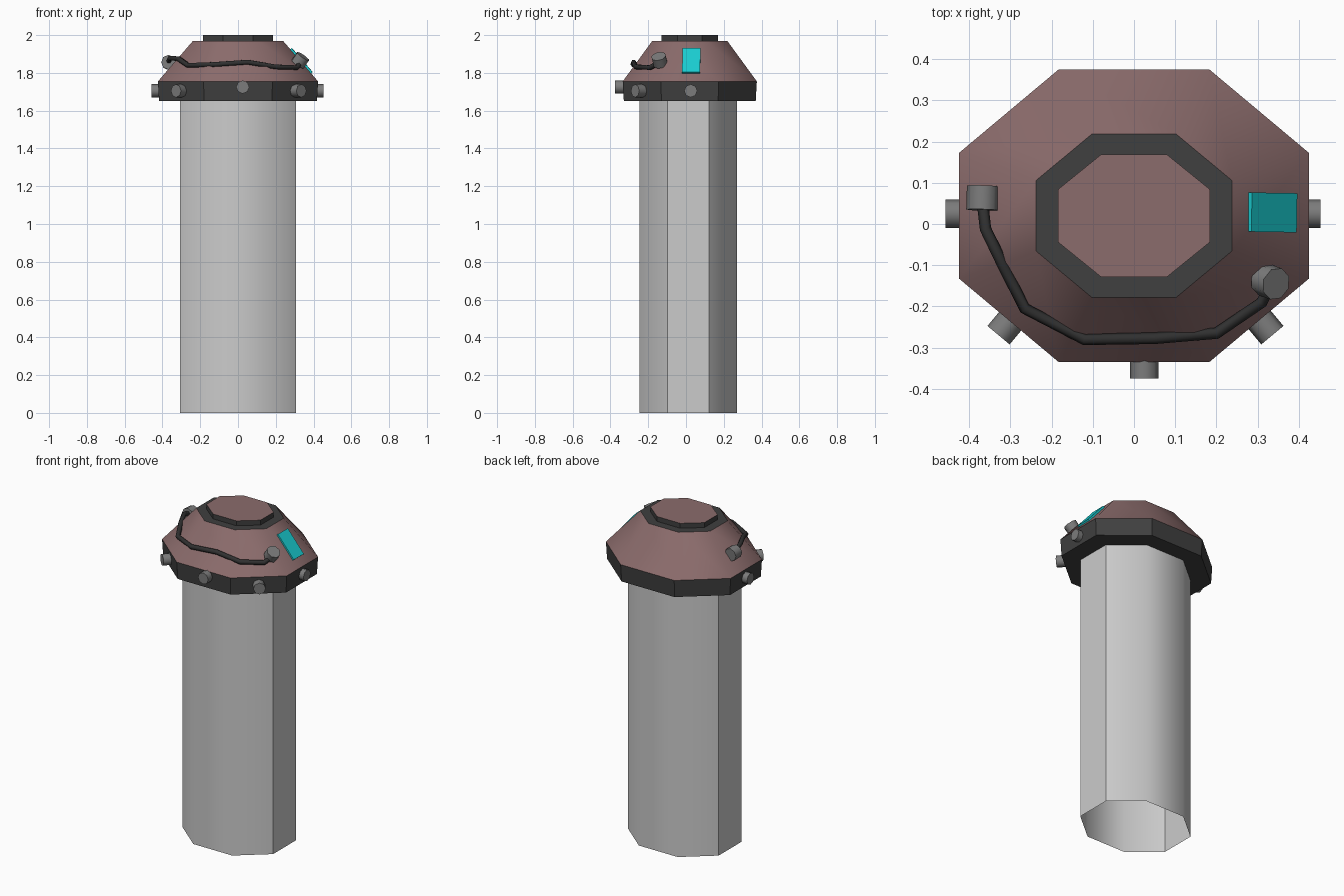
import bpy, bmesh, math
from mathutils import Vector

if "Cube" in bpy.data.objects:
    bpy.data.objects.remove(bpy.data.objects["Cube"])


def material(name, r, g, b):
    m = bpy.data.materials.new(name)
    m.diffuse_color = (r, g, b, 1)
    m.use_nodes = True
    m.node_tree.nodes["Principled BSDF"].inputs["Base Color"].default_value = m.diffuse_color
    return m


BROWN = material("brown", 0.26, 0.15, 0.15)
DARK = material("dark", 0.05, 0.05, 0.05)
STEEL = material("steel", 0.2, 0.2, 0.2)
BLACK = material("black", 0.03, 0.03, 0.03)
CYAN = material("cyan", 0.01, 0.62, 0.65)


def finish(name, bm, mat, smooth=False):
    bmesh.ops.recalc_face_normals(bm, faces=bm.faces)
    me = bpy.data.meshes.new(name)
    bm.to_mesh(me)
    bm.free()
    ob = bpy.data.objects.new(name, me)
    bpy.context.collection.objects.link(ob)
    if mat:
        me.materials.append(mat)
    if smooth:
        bpy.context.view_layer.objects.active = ob
        ob.select_set(True)
        bpy.ops.object.shade_smooth_by_angle(angle=math.radians(50))
        ob.select_set(False)
    return ob


def octagon(hx, hy, z, cy=0.02, k=0.43):
    a, b = hx * k, hy * k
    pts = [(a, hy), (hx, b), (hx, -b), (a, -hy), (-a, -hy), (-hx, -b), (-hx, b), (-a, hy)]
    return [(x, y + cy, z) for x, y in pts]


def loft(name, rings, mat=None, cap=False, smooth=False):
    """Skin a stack of octagons; optionally close the last one."""
    bm = bmesh.new()
    loops = [[bm.verts.new(p) for p in ring] for ring in rings]
    for lo, hi in zip(loops, loops[1:]):
        for i in range(8):
            j = (i + 1) % 8
            bm.faces.new((lo[i], lo[j], hi[j], hi[i]))
    if cap:
        bm.faces.new(loops[-1])
    return finish(name, bm, mat, smooth)


def barrel(name, centre, axis, radius, depth, mat):
    """Short eight-sided cylinder along an axis."""
    bm = bmesh.new()
    bmesh.ops.create_cone(bm, cap_ends=True, segments=8, radius1=radius, radius2=radius, depth=depth)
    ob = finish(name, bm, mat, True)
    ob.location = centre
    ob.rotation_mode = 'QUATERNION'
    ob.rotation_quaternion = Vector(axis).to_track_quat('Z', 'Y')
    return ob


# Column: open tube
loft("column", [octagon(0.308, 0.257, 0, 0.012), octagon(0.308, 0.257, 1.655, 0.012)], smooth=True)

# Head: rim band with underside, sloped dome, raised hatch
loft("rim_band", [octagon(0.308, 0.257, 1.65, 0.012), octagon(0.418, 0.349, 1.65),
                  octagon(0.424, 0.355, 1.755)], DARK)
loft("dome", [octagon(0.424, 0.355, 1.755), octagon(0.238, 0.198, 1.97)], BROWN, smooth=True)
loft("hatch_ring", [octagon(0.238, 0.198, 1.97), octagon(0.184, 0.149, 1.97),
                    octagon(0.184, 0.149, 2.0)], DARK)
loft("hatch_top", [octagon(0.184, 0.149, 2.0)], BROWN, cap=True)

# Studs round the front and sides of the rim
studs = [((-0.425, 0.025, 1.705), (-1, 0, 0)), ((0.42, 0.025, 1.705), (1, 0, 0)),
         ((0.025, -0.343, 1.725), (0, -1, 0)),
         ((-0.308, -0.245, 1.705), (-0.64, -0.77, 0)), ((0.315, -0.245, 1.705), (0.64, -0.77, 0))]
for i, (pos, axis) in enumerate(studs):
    barrel(f"stud_{i + 1}", pos, axis, 0.035, 0.064, STEEL)

# Glowing panel lying on the right slope
bm = bmesh.new()
bmesh.ops.create_cube(bm, size=1)
bmesh.ops.scale(bm, vec=(0.168, 0.095, 0.014), verts=bm.verts)
panel = finish("panel", bm, CYAN)
panel.location = (0.335, 0.028, 1.863)
panel.rotation_euler = (0, math.atan2(0.215, 0.186), math.radians(-1))

# Hose draped across the front, with a connector at each end
path = [(-0.367, 0.05, 1.86), (-0.36, -0.012, 1.878), (-0.315, -0.105, 1.875), (-0.265, -0.205, 1.84),
        (-0.12, -0.28, 1.845), (0.05, -0.277, 1.857), (0.2, -0.265, 1.832), (0.31, -0.19, 1.828),
        (0.33, -0.15, 1.85)]
curve = bpy.data.curves.new("hose", 'CURVE')
curve.dimensions = '3D'
curve.bevel_depth = 0.014
curve.bevel_resolution = 1
curve.use_fill_caps = True
spline = curve.splines.new('POLY')
spline.points.add(len(path) - 1)
for p, co in zip(spline.points, path):
    p.co = (*co, 1)
curve.materials.append(BLACK)
bpy.context.collection.objects.link(bpy.data.objects.new("hose", curve))
barrel("hose_connector_left", (-0.367, 0.063, 1.855), (0.03, 1, -0.05), 0.039, 0.058, STEEL)
barrel("hose_connector_right", (0.33, -0.14, 1.867), (0.55, -0.2, 0.8), 0.04, 0.052, STEEL)
